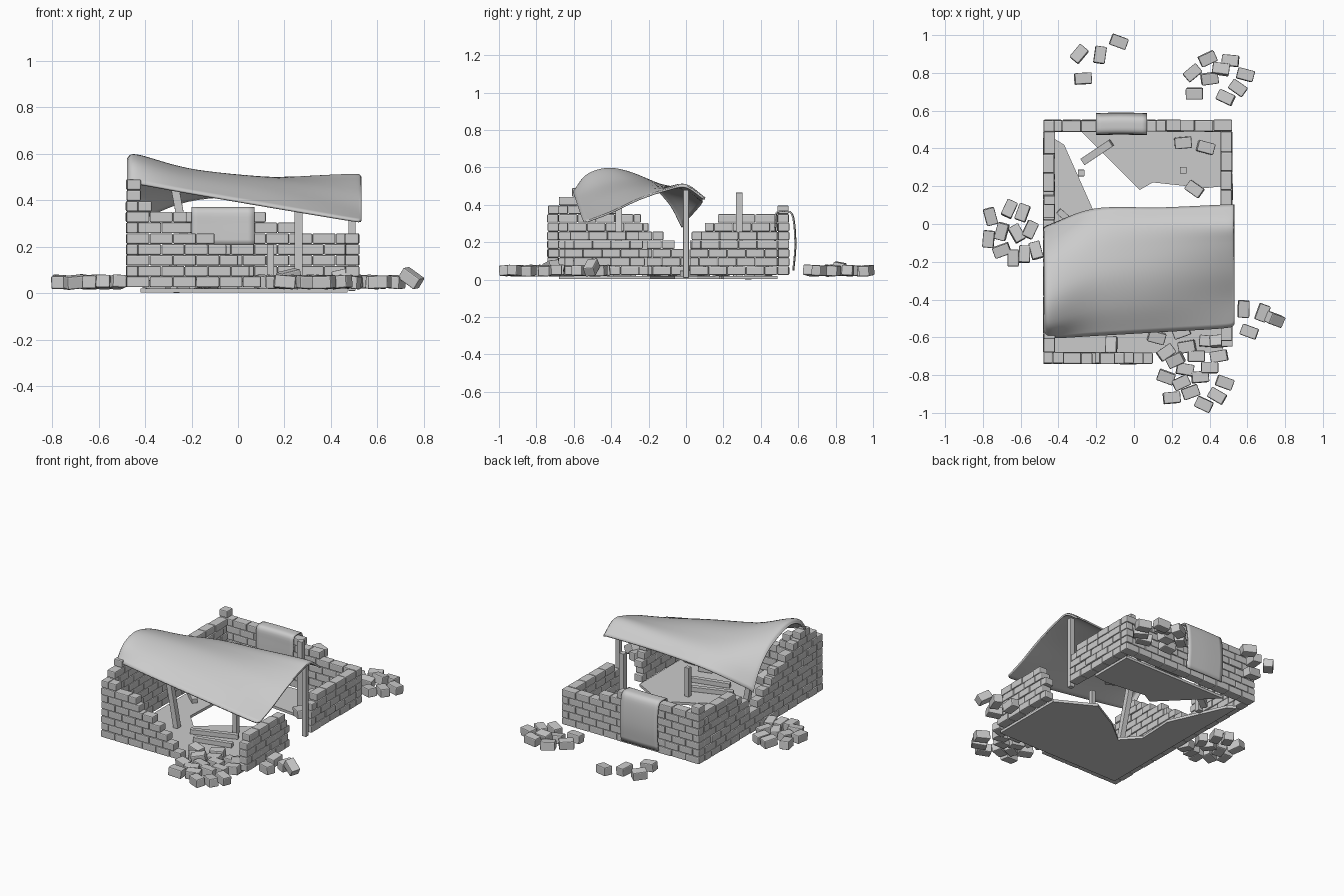
import bpy, bmesh, math, random
from mathutils import Matrix, Vector, Euler

if "Cube" in bpy.data.objects:
    bpy.data.objects.remove(bpy.data.objects["Cube"])

random.seed(4)
H = 0.0465      # brick course height
Z0 = 0.025      # underside of first course


def finish(bm, name, bevel=0.0, smooth=False):
    bmesh.ops.recalc_face_normals(bm, faces=bm.faces)
    me = bpy.data.meshes.new(name)
    bm.to_mesh(me)
    bm.free()
    ob = bpy.data.objects.new(name, me)
    bpy.context.collection.objects.link(ob)
    if bevel:
        m = ob.modifiers.new("bevel", 'BEVEL')
        m.width = bevel
        m.segments = 2
    if smooth:
        for p in me.polygons:
            p.use_smooth = True
    return ob


def box(bm, loc, size, rot=(0, 0, 0)):
    mat = Matrix.LocRotScale(Vector(loc), Euler(rot), Vector(size))
    bmesh.ops.create_cube(bm, size=1, matrix=mat)


def wall(name, axis, pos, rows):
    """rows: one list of (start, end) spans per course, bottom up"""
    bm = bmesh.new()
    L = 0.1
    for i, spans in enumerate(rows):
        for a, b in spans:
            t = a
            first = L * (0.5 if i % 2 else 1)
            while t < b - 0.005:
                e = min(t + first, b)
                if b - e < 0.03:
                    e = b
                first = L
                mid, ln = (t + e) / 2, e - t - 0.001
                p = pos + random.uniform(-.003, .003)
                z = Z0 + (i + .5) * H
                if axis == 'x':
                    box(bm, (mid, p, z), (ln, .06, H - .001))
                else:
                    box(bm, (p, mid, z), (.06, ln, H - .001))
                t = e
    return finish(bm, name, 0.006)


# Brick walls, broken off in steps
wall("front_wall", 'x', -.71,
     [[(-.48, e)] for e in (.10, .05, .0, -.05, -.1, -.2, -.22, -.37)])
wall("back_wall", 'x', .52,
     [[(-.48, .52)]] * 5 + [[(-.48, .25)], [(-.48, .12)], [(-.48, -.42)]])
wall("left_wall", 'y', -.45,
     [[(-.68, .49)]] * 3 + [[(-.68, -.06), (.02, .49)], [(-.68, -.12), (.03, .49)],
      [(-.68, -.2), (.1, .49)], [(-.68, -.24), (.17, .49)], [(-.68, -.35)],
      [(-.68, -.43)], [(-.61, -.5)]])
wall("right_wall", 'y', .49,
     [[(-.65, -.2), (.02, .49)], [(-.65, -.22), (.02, .49)], [(-.65, -.2), (.02, .49)],
      [(-.65, -.23), (.03, .49)], [(-.62, -.25), (.08, .49)]])


# Broken floor slabs
def slab(name, pts):
    bm = bmesh.new()
    f = bm.faces.new([bm.verts.new((x, y, 0.003)) for x, y in pts])
    r = bmesh.ops.extrude_face_region(bm, geom=[f])
    bmesh.ops.translate(bm, vec=(0, 0, .017),
                        verts=[v for v in r['geom'] if isinstance(v, bmesh.types.BMVert)])
    finish(bm, name)


slab("floor_front", [(-.42, -.68), (.47, -.68), (.47, -.19), (.23, -.06), (.03, -.17),
                     (-.12, -.29), (-.22, -.18), (-.21, .06), (-.37, .42), (-.42, .45)])
slab("floor_back", [(-.28, .49), (.03, .18), (.1, .22), (.38, .19), (.47, .2), (.47, .49)])


# Timber posts and fallen beams
def beam(name, a, b, w=.035):
    a, b = Vector(a), Vector(b)
    d = b - a
    bm = bmesh.new()
    mat = Matrix.Translation((a + b) / 2) @ d.to_track_quat('Z', 'Y').to_matrix().to_4x4()
    bmesh.ops.create_cube(bm, size=1, matrix=mat @ Matrix.Diagonal((w, w, d.length, 1)))
    finish(bm, name, 0.002)


beam("back_post", (.26, .285, .01), (.26, .285, .465))
beam("side_post", (.49, 0, .01), (.49, 0, .48), .03)
beam("stump_post", (.14, -.22, .01), (.14, -.22, .21), .03)
beam("short_post", (-.28, .27, .01), (-.28, .27, .2))
beam("leaning_post", (-.19, -.36, .02), (-.28, -.36, .5))
beam("fallen_beam_back", (-.27, .33, .02), (-.12, .43, .06), .04)
beam("fallen_beam_left", (-.4, .07, .04), (-.3, -.02, .03))
beam("fallen_beam_middle", (-.08, -.38, .035), (.2, -.28, .035), .03)
beam("fallen_beam_front", (0, -.46, .035), (.24, -.4, .035), .03)


# Cloth sheets: smooth grid through cross-sections, then thickened
def catmull(P, t):
    n = len(P) - 1
    i = min(int(t * n), n - 1)
    u = t * n - i
    p1, p2 = P[i], P[i + 1]
    p0 = P[i - 1] if i else p1 * 2 - p2
    p3 = P[i + 2] if i + 2 <= n else p2 * 2 - p1
    return .5 * (2 * p1 + (p2 - p0) * u + (2 * p0 - 5 * p1 + 4 * p2 - p3) * u * u
                 + (3 * p1 - p0 - 3 * p2 + p3) * u ** 3)


def cloth(name, sections, nu, nv, thick):
    secs = [[Vector((x, y, z)) for y, z in pts] for x, pts in sections]
    bm = bmesh.new()
    g = []
    for i in range(nu + 1):
        g.append([])
        for j in range(nv + 1):
            across = [catmull(s, j / nv) for s in secs]
            g[-1].append(bm.verts.new(catmull(across, i / nu)))
    for i in range(nu):
        for j in range(nv):
            bm.faces.new((g[i][j], g[i + 1][j], g[i + 1][j + 1], g[i][j + 1]))
    ob = finish(bm, name, smooth=True)
    m = ob.modifiers.new("thickness", 'SOLIDIFY')
    m.thickness = thick
    m.offset = 0
    return ob


cloth("roof_cloth", [
    (-.475, [(-.575, .47), (-.5, .55), (-.38, .575), (-.2, .51), (-.09, .41), (-.02, .28)]),
    (-.43, [(-.6, .47), (-.52, .56), (-.38, .59), (-.2, .53), (-.08, .43), (.0, .31)]),
    (-.2, [(-.59, .43), (-.45, .50), (-.3, .53), (-.15, .51), (-.02, .47), (.08, .40)]),
    (.15, [(-.57, .37), (-.42, .44), (-.27, .485), (-.12, .495), (0, .485), (.085, .425)]),
    (.48, [(-.55, .315), (-.4, .37), (-.25, .44), (-.1, .49), (0, .505), (.1, .435)]),
    (.53, [(-.53, .31), (-.4, .36), (-.25, .43), (-.1, .48), (0, .495), (.1, .43)]),
], 36, 30, .01)
drape = [(.572, .05), (.583, .17), (.578, .29), (.562, .355), (.52, .366),
         (.482, .355), (.476, .29), (.474, .21)]
cloth("wall_cloth", [(-.2, drape), (-.07, [(y + .003, z) for y, z in drape]), (.07, drape)],
      10, 28, .008)


# Rubble piles of loose bricks: (x, y, turn in degrees)
def rubble(name, items, z=.048, tilt=.12):
    bm = bmesh.new()
    for x, y, a in items:
        t = (random.uniform(-tilt, tilt), random.uniform(-tilt, tilt), math.radians(a))
        box(bm, (x, y, z), (.09, .06, .055), t)
    finish(bm, name, 0.006)


rubble("rubble_front", [
    (.17, -.68, 35), (.28, -.65, 10), (.39, -.62, -5), (.33, -.70, 0), (.45, -.70, 10),
    (.27, -.77, -10), (.40, -.76, 0), (.17, -.81, -20), (.25, -.84, 25), (.35, -.81, 5),
    (.48, -.84, -20), (.2, -.92, 5), (.3, -.89, 20), (.44, -.91, -30), (.37, -.955, -25)])
rubble("rubble_front_top", [(.22, -.72, 25), (.45, -.62, 5)], .07, .3)
rubble("rubble_right", [(.58, -.45, 88), (.68, -.47, 70), (.61, -.57, -20)])
rubble("rubble_left", [
    (-.76, .04, 105), (-.66, .08, 65), (-.59, .06, 70), (-.77, -.08, 85), (-.70, -.04, 75),
    (-.62, -.05, 120), (-.55, -.03, 65), (-.70, -.14, 20), (-.64, -.18, 90),
    (-.58, -.16, 88), (-.52, -.14, 105)])
rubble("rubble_back", [(-.29, .9, 50), (-.18, .895, 82), (-.08, .965, -20), (-.27, .77, 3)])
rubble("rubble_back_right", [
    (.31, .8, 40), (.39, .875, 25), (.51, .865, -5), (.59, .79, -15), (.40, .77, 8),
    (.55, .72, -35), (.32, .69, 0), (.485, .67, -25)])
rubble("rubble_back_right_top", [(.46, .82, -8)], .065, .3)
rubble("rubble_inside", [(.26, .43, 5), (.38, .405, -15), (.32, .185, -35), (-.12, -.64, 88),
                         (.12, -.6, -15), (.25, -.57, 20)])
# One brick tipped up against the right pile
bm = bmesh.new()
box(bm, (.745, -.505, .065), (.09, .06, .055), (.1, .6, math.radians(-20)))
finish(bm, "tipped_brick", 0.006)
